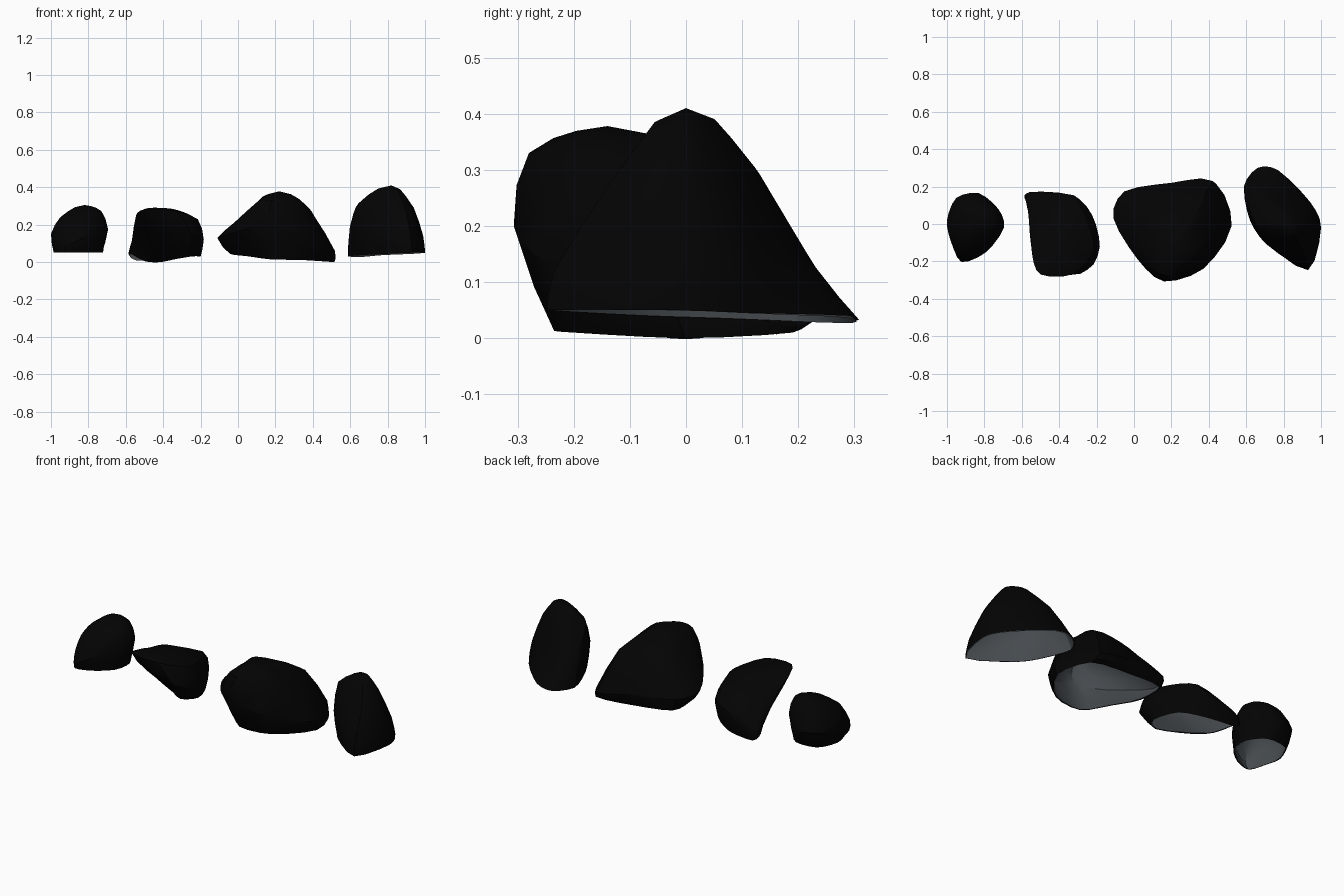
import bpy, bmesh, math
from mathutils import Vector


def material(name, rgb):
    m = bpy.data.materials.new(name)
    m.diffuse_color = (*rgb, 1)
    return m


black = material("black_shell", (0.001, 0.001, 0.001))
grey = material("grey_stone", (0.06, 0.069, 0.077))


def spline(a, b, c, d, t):
    # Catmull-Rom between b and c, slightly softened
    k = 0.42
    m1, m2 = (c - a) * k, (d - b) * k
    return (b * (2*t**3 - 3*t**2 + 1) + m1 * (t**3 - 2*t**2 + t)
            + c * (3*t**2 - 2*t**3) + m2 * (t**3 - t**2))


def resample_loop(pts, n):
    m = len(pts)
    return [spline(pts[i-1], pts[i], pts[(i+1) % m], pts[(i+2) % m], j / n)
            for i in range(m) for j in range(n)]


def rock(name, base, belly, shoulder, peak):
    # Loft: open base, belly, shoulder and a small crown ring around the peak
    peak = Vector(peak)
    rings = [resample_loop([Vector(p) for p in r], 3) for r in (base, belly, shoulder)]
    rings.append([peak.lerp(p, 0.4) + Vector((0, 0, (peak.z - p.z) * 0.22))
                  for p in rings[2]])
    count = len(rings[0])
    rows = []
    for i in range(3):
        a, d = max(i - 1, 0), min(i + 2, 3)
        for t in (0, 0.5):
            rows.append([spline(rings[a][k], rings[i][k], rings[i+1][k], rings[d][k], t)
                         for k in range(count)])
    rows.append(rings[3])
    bm = bmesh.new()
    grid = [[bm.verts.new(p) for p in row] for row in rows]
    top = bm.verts.new(peak)
    for lo, hi in zip(grid, grid[1:]):
        for k in range(count):
            n = (k + 1) % count
            bm.faces.new((lo[k], lo[n], hi[n], hi[k]))
    for k in range(count):
        bm.faces.new((grid[-1][k], grid[-1][(k + 1) % count], top))
    me = bpy.data.meshes.new(name)
    bm.to_mesh(me)
    bm.free()
    ob = bpy.data.objects.new(name, me)
    bpy.context.collection.objects.link(ob)
    me.materials.append(black)
    me.materials.append(grey)
    bpy.context.view_layer.objects.active = ob
    ob.select_set(True)
    bpy.ops.object.shade_smooth_by_angle(angle=math.radians(30))
    ob.select_set(False)
    # Grey stone just inside the black shell, seen through the open base
    inner = ob.modifiers.new("inner_stone", 'SOLIDIFY')
    inner.thickness = 0.005
    inner.offset = -1
    inner.use_rim = False
    inner.material_offset = 1


# Rings run counter-clockwise from the left: W, SW, S, SE, E, NE, N, NW
# Small round rock
rock("small_round_rock",
     [(-.985, 0, .05), (-.965, -.1, .05), (-.93, -.19, .05), (-.83, -.16, .05),
      (-.74, -.08, .05), (-.725, .03, .05), (-.8, .12, .05), (-.93, .11, .05)],
     [(-1, .02, .15), (-.98, -.09, .15), (-.92, -.203, .09), (-.79, -.15, .15),
      (-.695, -.02, .17), (-.725, .08, .18), (-.83, .165, .15), (-.95, .14, .15)],
     [(-.95, .02, .24), (-.935, -.08, .235), (-.89, -.14, .21), (-.78, -.09, .24),
      (-.73, 0, .27), (-.75, .07, .27), (-.83, .12, .26), (-.92, .1, .25)],
     (-.82, .03, .305))

# Leaning slab with a deep overhang at the front
rock("leaning_slab_rock",
     [(-.585, .14, .05), (-.5, .05, .005), (-.41, -.03, 0), (-.27, -.15, .03),
      (-.2, -.08, .03), (-.25, .06, .03), (-.38, .14, .01), (-.55, .165, .01)],
     [(-.57, .1, .1), (-.54, -.05, .16), (-.46, -.2, .17), (-.25, -.245, .15),
      (-.183, -.12, .12), (-.225, .05, .13), (-.33, .155, .12), (-.56, .17, .07)],
     [(-.545, .03, .17), (-.545, -.16, .25), (-.5, -.27, .28), (-.33, -.27, .272),
      (-.215, -.14, .23), (-.25, 0, .22), (-.32, .13, .19), (-.5, .13, .14)],
     (-.41, -.16, .29))

# Large broad boulder
rock("broad_boulder",
     [(-.03, .02, .04), (.06, -.11, .03), (.17, -.23, .015), (.36, -.2, .01),
      (.515, 0, 0), (.45, .19, .01), (.2, .2, .03), (-.03, .17, .05)],
     [(-.11, .03, .13), (.02, -.19, .17), (.16, -.307, .2), (.37, -.24, .13),
      (.518, -.02, .06), (.42, .23, .06), (.2, .22, .1), (-.05, .175, .12)],
     [(0, .02, .22), (.08, -.19, .3), (.18, -.28, .33), (.35, -.18, .31),
      (.405, -.03, .25), (.36, .11, .27), (.2, .13, .25), (.03, .11, .21)],
     (.22, -.14, .378))

# Tall ridged rock
rock("tall_ridged_rock",
     [(.587, .2, .03), (.63, .05, .035), (.71, -.09, .04), (.93, -.247, .05),
      (1, -.02, .05), (.94, .12, .045), (.77, .288, .04), (.66, .3, .03)],
     [(.59, .18, .1), (.62, .02, .17), (.71, -.11, .18), (.925, -.235, .12),
      (.99, -.02, .14), (.93, .1, .15), (.78, .19, .15), (.66, .235, .12)],
     [(.615, .11, .24), (.645, .01, .315), (.73, -.07, .32), (.9, -.14, .27),
      (.94, -.02, .29), (.88, .05, .32), (.78, .11, .315), (.68, .135, .28)],
     (.82, 0, .41))
